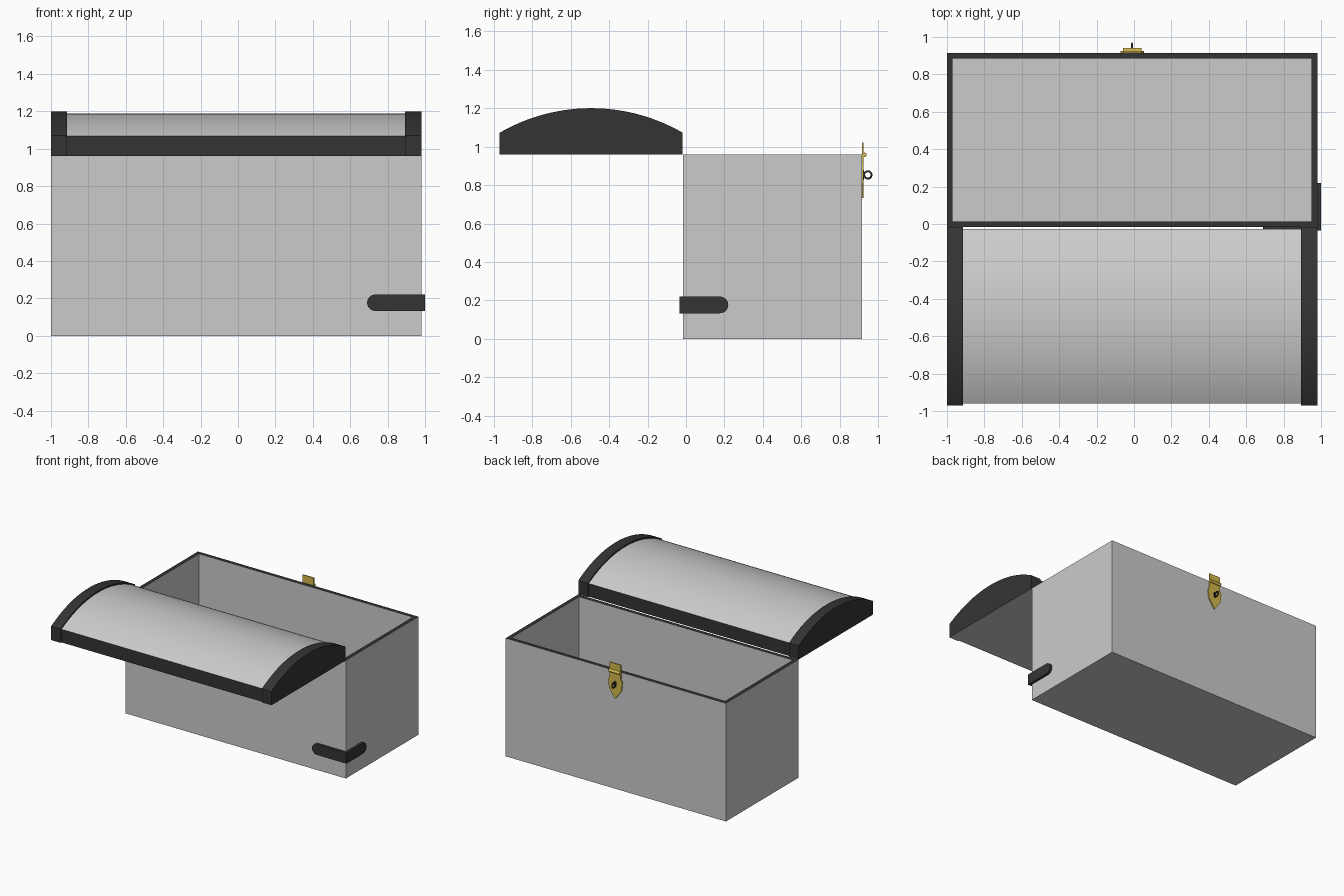
import bpy, bmesh, math
from mathutils import Vector

cube = bpy.data.objects.get("Cube")
if cube:
    bpy.data.objects.remove(cube)


def material(name, rgb):
    m = bpy.data.materials.new(name)
    m.use_nodes = True
    m.diffuse_color = (*rgb, 1)
    m.node_tree.nodes["Principled BSDF"].inputs["Base Color"].default_value = (*rgb, 1)
    return m


GREY = material("light_grey", (0.6, 0.6, 0.6))
DARK = material("charcoal", (0.034, 0.034, 0.034))
GOLD = material("gold", (0.65, 0.48, 0.07))


def finish(name, bm, mats, rule=None, smooth=False):
    bmesh.ops.recalc_face_normals(bm, faces=bm.faces)
    bm.normal_update()
    if rule:
        for f in bm.faces:
            f.material_index = rule(f)
    mesh = bpy.data.meshes.new(name)
    bm.to_mesh(mesh)
    bm.free()
    for m in mats:
        mesh.materials.append(m)
    ob = bpy.data.objects.new(name, mesh)
    bpy.context.collection.objects.link(ob)
    if smooth:
        bpy.ops.object.select_all(action="DESELECT")
        ob.select_set(True)
        bpy.context.view_layer.objects.active = ob
        bpy.ops.object.shade_smooth_by_angle(angle=math.radians(20))
    return ob


def prism(name, outline, axis, lo, hi, mats, rule=None, smooth=False):
    """Extrude a 2D outline, given as (horizontal, z), along the x or y axis."""
    bm = bmesh.new()
    place = (lambda u, z: (lo, u, z)) if axis == "x" else (lambda u, z: (u, lo, z))
    face = bm.faces.new([bm.verts.new(place(u, z)) for u, z in outline])
    ext = bmesh.ops.extrude_face_region(bm, geom=[face])
    step = Vector((hi - lo, 0, 0)) if axis == "x" else Vector((0, hi - lo, 0))
    bmesh.ops.translate(bm, vec=step, verts=[v for v in ext["geom"] if isinstance(v, bmesh.types.BMVert)])
    return finish(name, bm, mats, rule, smooth)


def rect(u0, u1, z0, z1):
    return [(u0, z0), (u1, z0), (u1, z1), (u0, z1)]


LEFT, RIGHT = 0.98, -1.0
FRONT, BACK, TOP = -0.015, 0.915, 0.96
WALL, FLOOR = 0.042, 0.04

# Open box: inset the top face for a dark rim, then sink the middle
bm = bmesh.new()
bmesh.ops.create_cube(bm, size=1)
for v in bm.verts:
    v.co = (LEFT if v.co.x > 0 else RIGHT, BACK if v.co.y > 0 else FRONT, TOP if v.co.z > 0 else 0)
bm.normal_update()
top = max(bm.faces, key=lambda f: f.calc_center_median().z)
bmesh.ops.inset_region(bm, faces=[top], thickness=WALL)
ext = bmesh.ops.extrude_face_region(bm, geom=[top])
for v in [g for g in ext["geom"] if isinstance(g, bmesh.types.BMVert)]:
    v.co.z = FLOOR
if top.is_valid:
    bmesh.ops.delete(bm, geom=[top], context="FACES_ONLY")
finish("box", bm, [GREY, DARK], lambda f: int(all(v.co.z > TOP - 0.001 for v in f.verts)))


# Domed lid, lying open in front of the box
def dome(y0, y1, edge, peak, steps=28):
    half, rise = (y1 - y0) / 2, peak - edge
    radius = (half * half + rise * rise) / (2 * rise)
    sweep = math.asin(half / radius)
    pts = [(y0, TOP), (y1, TOP)]
    for i in range(steps + 1):
        a = sweep * (1 - 2 * i / steps)
        pts.append(((y0 + y1) / 2 + radius * math.sin(a), peak - radius + radius * math.cos(a)))
    return pts


LID_FRONT, LID_BACK, END = -0.97, -0.017, 0.086
for side, x in (("right", RIGHT), ("left", LEFT - END)):
    prism("lid_end_" + side, dome(LID_FRONT, LID_BACK, 1.072, 1.2), "x", x, x + END,
          [DARK, GREY], lambda f: int(f.normal.z < -0.9), True)

# Lid middle: grey arch and underside, dark front and back bands
prism("lid_panel", dome(LID_FRONT + 0.01, LID_BACK - 0.01, 1.067, 1.187), "x", RIGHT + END, LEFT - END,
      [GREY, DARK], lambda f: int(abs(f.normal.y) > 0.95), True)


# Corner bracket: two straps with one rounded end each
def strap(tip, end, z0, z1, steps=12):
    r = (z1 - z0) / 2
    s = 1 if end > tip else -1
    arc = [math.pi / 2 + math.pi * i / steps for i in range(steps + 1)]
    return [(tip + s * r * (1 + math.cos(a)), z0 + r + r * math.sin(a)) for a in arc] + [(end, z0), (end, z1)]


prism("bracket_front", strap(0.69, 1.0, 0.133, 0.22), "y", FRONT - 0.02, FRONT, [DARK])
prism("bracket_side", strap(0.22, FRONT - 0.02, 0.133, 0.22), "x", LEFT, 1.0, [DARK])

# Latch on the back wall
CX = -0.01
half = [(0.05, 0.955), (0.05, 0.905), (0.063, 0.88), (0.055, 0.81), (0, 0.733)]
outline = [(CX + u, z) for u, z in half] + [(CX - u, z) for u, z in reversed(half[:-1])]
prism("latch_tongue", outline, "y", BACK, BACK + 0.009, [GOLD])
prism("latch_upper_plate", rect(CX - 0.05, CX + 0.05, 0.955, 1.022), "y", BACK, BACK + 0.009, [GOLD])
prism("latch_slot", [(CX + 0.013 * math.cos(i * math.pi / 8), 0.853 + 0.026 * math.sin(i * math.pi / 8))
                     for i in range(16)], "y", BACK + 0.006, BACK + 0.011, [DARK])
prism("latch_hinge", [(BACK + 0.013 + 0.012 * math.cos(i * math.pi / 6), 0.957 + 0.012 * math.sin(i * math.pi / 6))
                      for i in range(12)], "x", CX - 0.05, CX + 0.05, [GOLD], None, True)

# Staple ring through the latch
bpy.ops.mesh.primitive_torus_add(major_radius=0.019, minor_radius=0.005, major_segments=24, minor_segments=8,
                                 location=(CX, 0.946, 0.853), rotation=(0, math.pi / 2, 0))
ring = bpy.context.object
ring.name = "latch_staple"
ring.data.materials.append(DARK)
bpy.ops.object.shade_smooth_by_angle(angle=math.radians(60))
